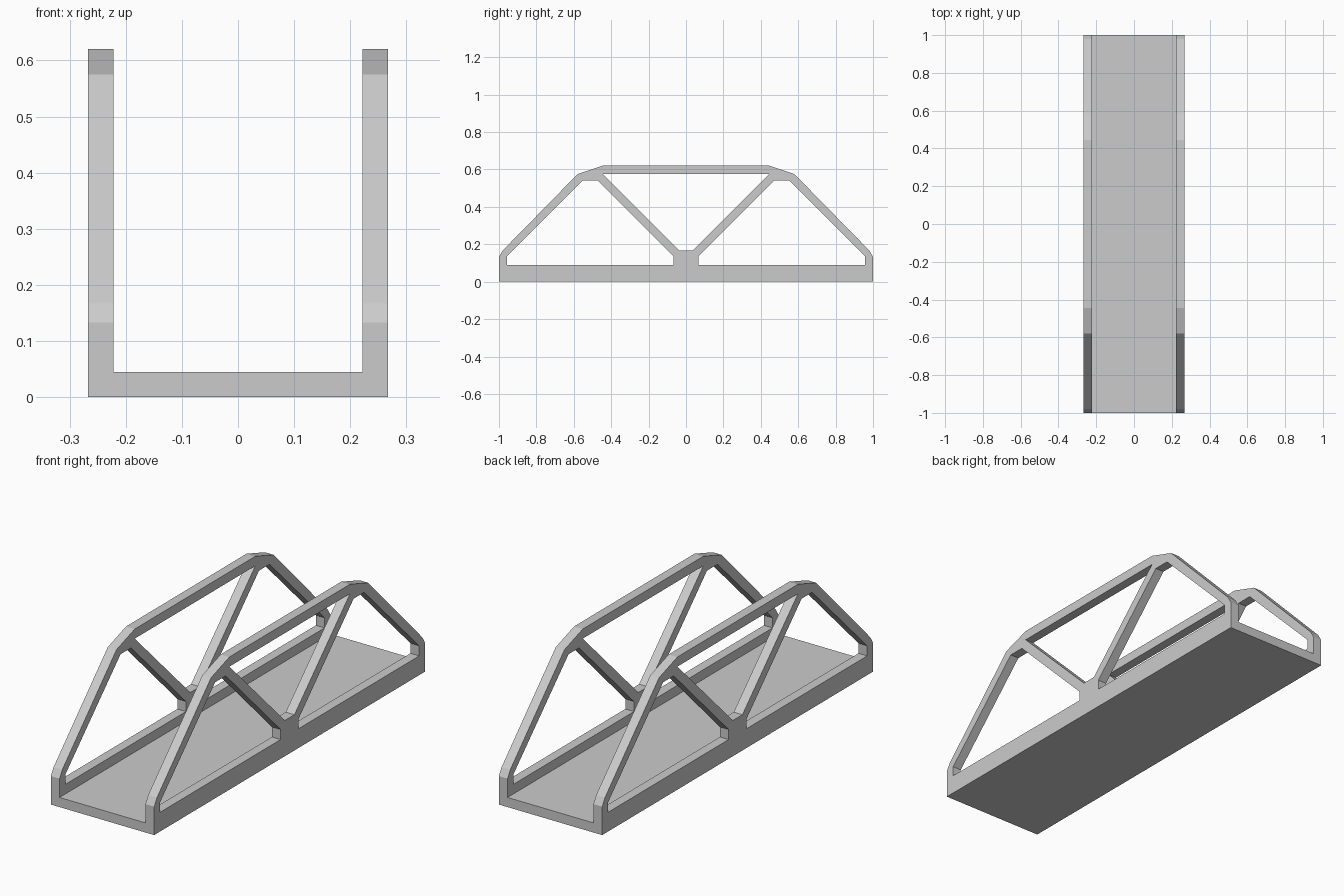
import bpy, bmesh

if "Cube" in bpy.data.objects:
    bpy.data.objects.remove(bpy.data.objects["Cube"])

HALF_W, RAIL, DECK = 0.267, 0.045, 0.045


def mirrored(half):
    """Close a (y, z) half outline with its mirror image across y = 0."""
    return half + [(-y, z) for y, z in reversed(half)]


# Side profile of the truss: outline and the three openings, as (y, z)
outline = mirrored([(1, 0), (1, 0.133), (0.98, 0.167), (0.58, 0.575), (0.445, 0.62)])
end_opening = [(0.956, 0.09), (0.956, 0.137), (0.55, 0.542),
               (0.472, 0.542), (0.067, 0.137), (0.067, 0.09)]
middle_opening = mirrored([(0.035, 0.167), (0.445, 0.575)])
loops = [outline, end_opening, [(-y, z) for y, z in end_opening], middle_opening]

# Bridge body: the pierced profile extruded across the full width
bm = bmesh.new()
edges = []
for loop in loops:
    verts = [bm.verts.new((-HALF_W, y, z)) for y, z in loop]
    edges += [bm.edges.new((verts[i - 1], verts[i])) for i in range(len(verts))]
bmesh.ops.triangle_fill(bm, edges=edges, use_beauty=True, normal=(1, 0, 0))
ext = bmesh.ops.extrude_face_region(bm, geom=bm.faces[:], use_keep_orig=True)
new_verts = [g for g in ext["geom"] if isinstance(g, bmesh.types.BMVert)]
bmesh.ops.translate(bm, verts=new_verts, vec=(2 * HALF_W, 0, 0))
bmesh.ops.recalc_face_normals(bm, faces=bm.faces[:])
mesh = bpy.data.meshes.new("truss_bridge")
bm.to_mesh(mesh)
bm.free()
bridge = bpy.data.objects.new("truss_bridge", mesh)
bpy.context.collection.objects.link(bridge)

# Roadway channel: cut away everything between the two trusses above the deck
bpy.ops.mesh.primitive_cube_add(size=1, location=(0, 0, DECK + 0.5))
channel = bpy.context.object
channel.name = "roadway_cutter"
channel.scale = (2 * (HALF_W - RAIL), 3, 1)
channel.hide_render = True
channel.display_type = 'WIRE'

cut = bridge.modifiers.new("roadway", 'BOOLEAN')
cut.operation = 'DIFFERENCE'
cut.solver = 'EXACT'
cut.object = channel
